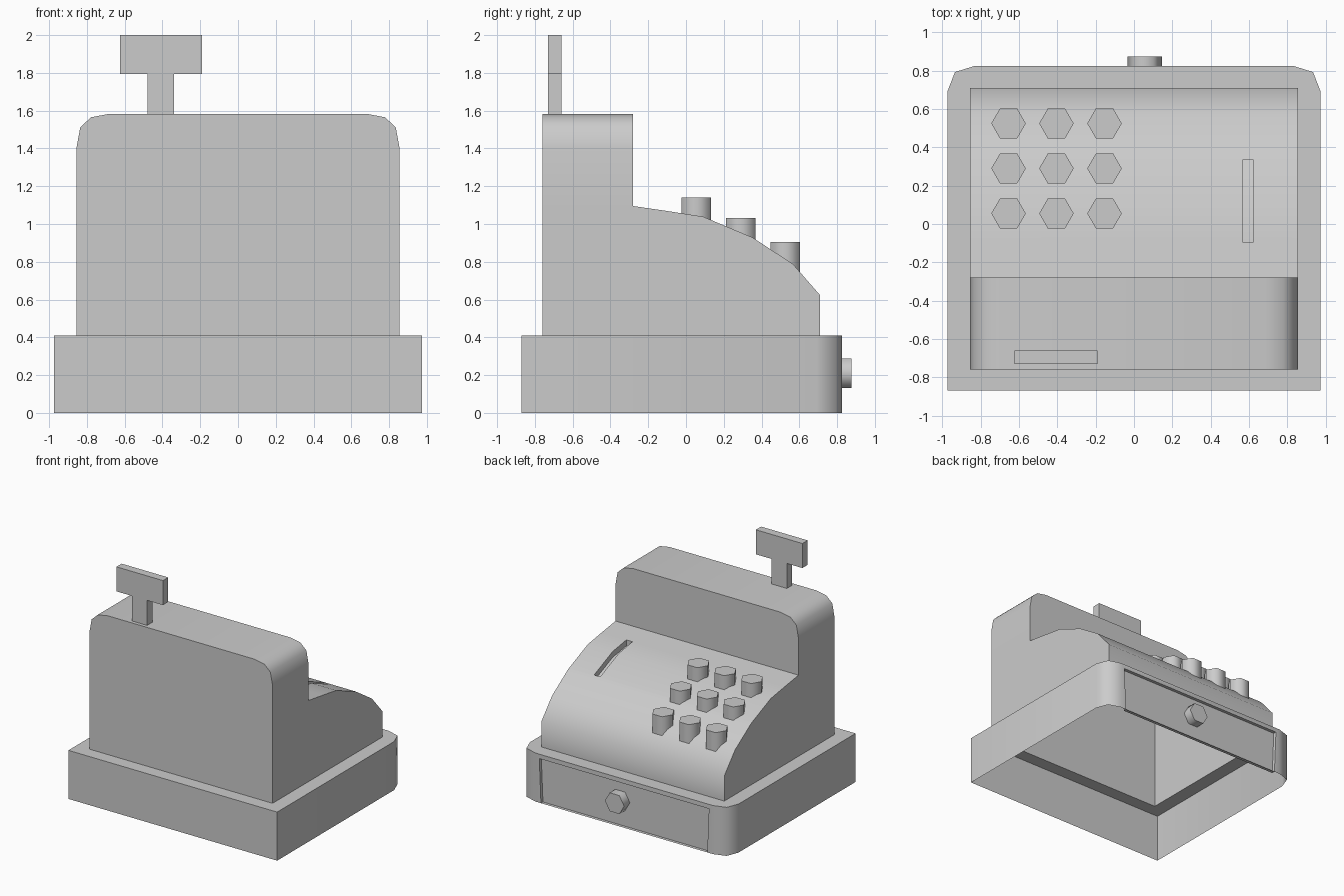
import bpy, bmesh
from math import radians, cos, sin, pi
from mathutils import Vector

if "Cube" in bpy.data.objects:
    bpy.data.objects.remove(bpy.data.objects["Cube"])


def finish(name, bm):
    bmesh.ops.remove_doubles(bm, verts=bm.verts[:], dist=0.0005)
    bmesh.ops.recalc_face_normals(bm, faces=bm.faces[:])
    me = bpy.data.meshes.new(name)
    bm.to_mesh(me)
    bm.free()
    ob = bpy.data.objects.new(name, me)
    bpy.context.collection.objects.link(ob)
    bpy.ops.object.select_all(action='DESELECT')
    ob.select_set(True)
    bpy.context.view_layer.objects.active = ob
    bpy.ops.object.shade_smooth_by_angle(angle=radians(58))
    return ob


def face(bm, pts):
    return bm.faces.new([bm.verts.new(p) for p in pts])


def walls(bm, pts, vec, closed=True):
    vec = Vector(vec)
    pts = [Vector(p) for p in pts]
    for i in range(len(pts) if closed else len(pts) - 1):
        a, b = pts[i], pts[(i + 1) % len(pts)]
        face(bm, [a, b, b + vec, a + vec])


def push(bm, faces, vec):
    # extrude connected faces into a pocket
    r = bmesh.ops.extrude_face_region(bm, geom=faces)
    vs = [g for g in r['geom'] if isinstance(g, bmesh.types.BMVert)]
    bmesh.ops.translate(bm, verts=vs, vec=vec)
    for f in faces:
        if f.is_valid:
            bm.faces.remove(f)


def smooth_hex(name, centre, u, v, depth):
    # six-sided button with an open hidden end
    pts = [Vector(centre) + 0.09 * (cos(i * pi / 3) * Vector(u) + sin(i * pi / 3) * Vector(v))
           for i in range(6)]
    bm = bmesh.new()
    face(bm, pts)
    walls(bm, pts, depth)
    ob = finish(name, bm)
    ob.data.shade_smooth()
    bm = bmesh.new()
    bm.from_mesh(ob.data)
    for e in bm.edges:
        e.smooth = not any(len(f.verts) == 6 for f in e.link_faces)
    bm.to_mesh(ob.data)
    bm.free()


# base: open-bottomed tray with rounded drawer-side corners
FZ, BX, Y0, Y1 = 0.41, 0.855, -0.76, 0.71
corner = [(0.975, -0.87), (0.975, 0.69), (0.935, 0.793), (0.83, 0.826)]
outline = corner + [(-x, y) for x, y in reversed(corner)]
bm = bmesh.new()
walls(bm, [(x, y, 0) for x, y in outline], (0, 0, FZ))
bmesh.ops.remove_doubles(bm, verts=bm.verts[:], dist=0.0005)

# rim around the body
hole = [bm.verts.new(p) for p in [(BX, Y0, FZ), (BX, Y1, FZ), (-BX, Y1, FZ), (-BX, Y0, FZ)]]
edges = [bm.edges.new((hole[i], hole[(i + 1) % 4])) for i in range(4)]
edges += [e for e in bm.edges if e not in edges and all(v.co.z > 0.4 for v in e.verts)]
bmesh.ops.triangle_fill(bm, use_beauty=True, use_dissolve=False, edges=edges, normal=(0, 0, 1))

# recessed drawer front
bmesh.ops.recalc_face_normals(bm, faces=bm.faces[:])
front = [f for f in bm.faces if all(v.co.y > 0.82 for v in f.verts)]
bmesh.ops.inset_region(bm, faces=front, thickness=0.053)
push(bm, front, (0, -0.027, 0))
finish("base", bm)

# body: tall rounded back housing
STEP, SZ, SX = -0.28, 1.095, (0.567, 0.624)
half = [(BX, FZ), (BX, SZ), (BX, 1.404), (0.835, 1.512), (0.778, 1.565), (0.688, 1.582)]
arch = half + [(-x, z) for x, z in reversed(half)]
bm = bmesh.new()
face(bm, [(x, Y0, z) for x, z in arch])
walls(bm, [(x, Y0, z) for x, z in arch], (0, STEP - Y0, 0), closed=False)
face(bm, [(x, STEP, z) for x, z in arch[1:-1]] + [(x, STEP, SZ) for x in SX])

# body: curved keyboard cover
prof = [(STEP, SZ), (-0.095, 1.068), (0.09, 1.039), (0.335, 0.936), (0.35, 0.93),
        (0.566, 0.788), (Y1, 0.623), (Y1, FZ)]
cols = [-BX, SX[0], SX[1], BX]
for a, b in zip(cols, cols[1:]):
    walls(bm, [(a, y, z) for y, z in prof], (b - a, 0, 0), closed=False)
for x in (-BX, BX):
    face(bm, [(x, y, z) for y, z in prof] + [(x, STEP, FZ)])
bmesh.ops.remove_doubles(bm, verts=bm.verts[:], dist=0.0005)

# paper slot
slot = []
for f in bm.faces:
    c = f.calc_center_median()
    if SX[0] < c.x < SX[1] and -0.095 < c.y < 0.335:
        slot.append(f)
push(bm, slot, (0, 0, -0.05))
finish("body", bm)

# keys in three stepped rows
for r, (y, top) in enumerate([(0.525, 0.905), (0.29, 1.032), (0.055, 1.14)]):
    for c, x in enumerate((-0.655, -0.405, -0.154)):
        smooth_hex(f"key_{r}_{c}", (x, y, top), (1, 0, 0), (0, 1, 0), (0, 0, -0.16))

# drawer knob
smooth_hex("drawer_knob", (0.055, 0.875, 0.21), (1, 0, 0), (0, 0, 1), (0, -0.076, 0))

# price sign: T-shaped board on a post
tee = [(-0.48, 1.58), (-0.48, 1.793), (-0.625, 1.793), (-0.625, 2), (-0.19, 2),
       (-0.19, 1.793), (-0.338, 1.793), (-0.338, 1.58)]
bm = bmesh.new()
for y in (-0.73, -0.66):
    face(bm, [(x, y, z) for x, z in tee])
walls(bm, [(x, -0.73, z) for x, z in tee], (0, 0.07, 0), closed=False)
finish("price_sign", bm)
